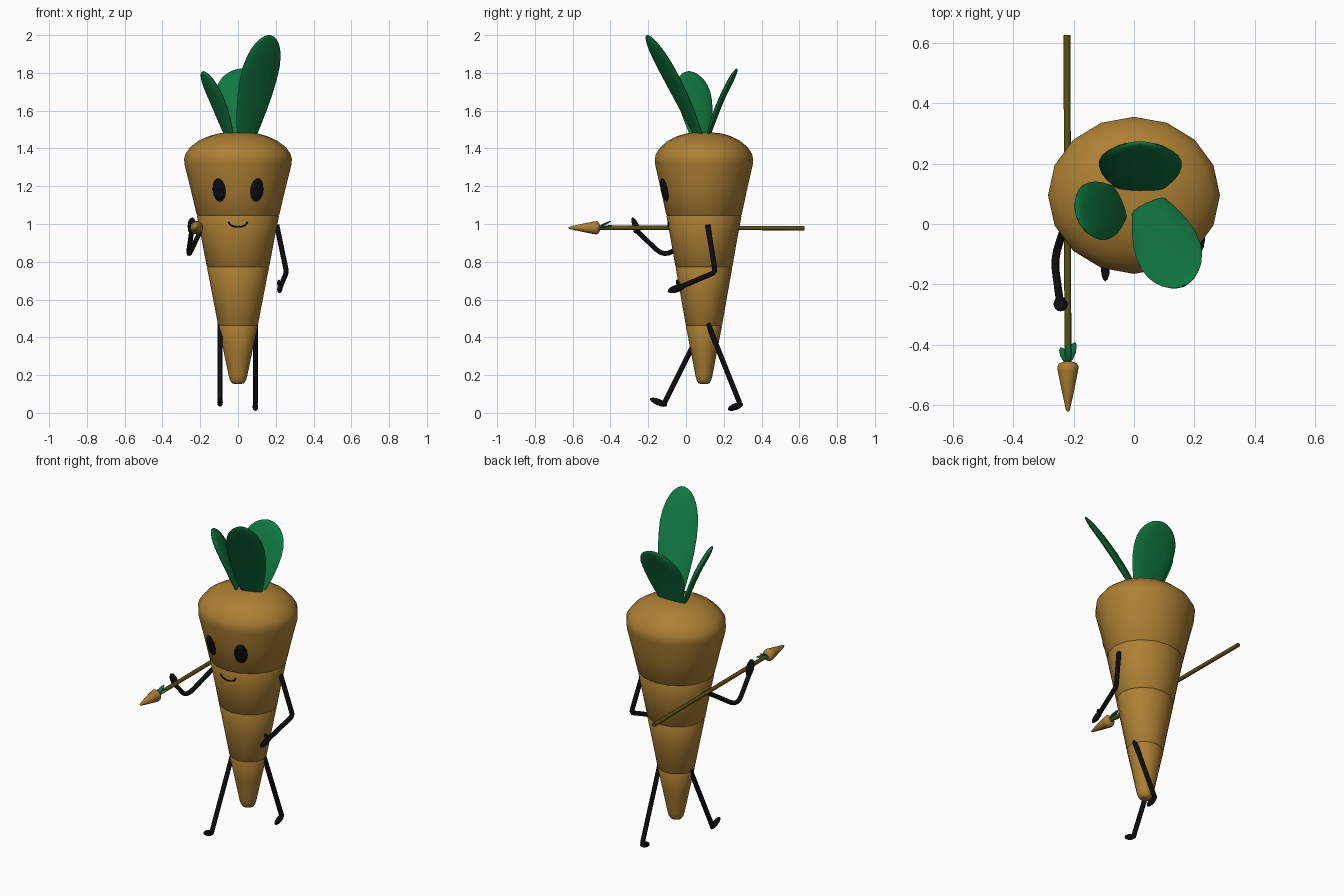
import bpy, bmesh, math
from mathutils import Vector, Matrix

if "Cube" in bpy.data.objects:
    bpy.data.objects.remove(bpy.data.objects["Cube"])


def material(name, rgb):
    m = bpy.data.materials.new(name)
    m.diffuse_color = (*rgb, 1)
    m.use_nodes = True
    m.node_tree.nodes["Principled BSDF"].inputs["Base Color"].default_value = m.diffuse_color
    return m


ORANGE = material("carrot orange", (0.42, 0.215, 0.034))
GREEN = material("leaf green", (0.005, 0.185, 0.053))
BLACK = material("limb black", (0.004, 0.004, 0.005))
BROWN = material("shaft brown", (0.115, 0.08, 0.006))
CY = 0.095       # body centre in y
SQUASH = 0.913   # body depth / width


def finish(ob, mat, angle=50):
    ob.data.materials.append(mat)
    bpy.ops.object.select_all(action='DESELECT')
    ob.select_set(True)
    bpy.context.view_layer.objects.active = ob
    bpy.ops.object.shade_smooth_by_angle(angle=math.radians(angle))
    return ob


def loft(name, rings, mat):
    """Skin a list of equal-length point rings and cap both ends."""
    bm = bmesh.new()
    rows = [[bm.verts.new(p) for p in r] for r in rings]
    n = len(rows[0])
    for a, b in zip(rows, rows[1:]):
        for i in range(n):
            j = (i + 1) % n
            bm.faces.new((a[i], a[j], b[j], b[i]))
    bm.faces.new(rows[0][::-1])
    bm.faces.new(rows[-1])
    bmesh.ops.recalc_face_normals(bm, faces=bm.faces)
    me = bpy.data.meshes.new(name)
    bm.to_mesh(me)
    bm.free()
    ob = bpy.data.objects.new(name, me)
    bpy.context.collection.objects.link(ob)
    return finish(ob, mat)


def ring(c, u, v, n):
    return [c + u * math.cos(2 * math.pi * i / n) + v * math.sin(2 * math.pi * i / n)
            for i in range(n)]


def tube(name, pts, r, mat, n=8, bend=0.0):
    """Round rod along a path, optionally with rounded corners."""
    pts = [Vector(p) for p in pts]
    path = [pts[0]]
    for a, b, c in zip(pts, pts[1:], pts[2:]):
        p = b + (a - b).normalized() * bend
        q = b + (c - b).normalized() * bend
        path += [p.lerp(b, t).lerp(b.lerp(q, t), t) for t in (0, .25, .5, .75, 1)] if bend else [b]
    path.append(pts[-1])
    rings = []
    side = (path[1] - path[0]).orthogonal()
    for i, p in enumerate(path):
        d = (path[min(i + 1, len(path) - 1)] - path[max(i - 1, 0)]).normalized()
        side = (side - d * side.dot(d)).normalized()
        rings.append(ring(p, side * r, d.cross(side) * r, n))
    return loft(name, rings, mat)


def blob(name, a, b, rx, rz, mat, seg=12):
    """Ellipsoid stretched from a to b."""
    a, b = Vector(a), Vector(b)
    d = b - a
    bpy.ops.mesh.primitive_uv_sphere_add(segments=seg, ring_count=8, radius=1)
    ob = bpy.context.object
    ob.name = name
    rot = d.to_track_quat('Y', 'Z').to_matrix().to_4x4()
    ob.data.transform(Matrix.Translation((a + b) / 2) @ rot
                      @ Matrix.Diagonal((rx, d.length / 2, rz, 1)))
    return finish(ob, mat, 80)


def leaf(name, base, tip, w0, w1, thick, bow):
    """Flat rounded leaf, wide side facing outward."""
    base, tip = Vector(base), Vector(tip)
    d = tip - base
    side = Vector((0, 0, 1)).cross(d).normalized()
    nor = side.cross(d).normalized()
    if nor.z < 0:
        nor = -nor
    rings = []
    for t in (0, .12, .25, .4, .55, .68, .78, .86, .92, .96, .985, 1):
        if t < .62:
            w = w0 + (w1 - w0) * math.sin(t / .62 * math.pi / 2)
        else:
            w = w1 * math.sqrt(max(1 - ((t - .62) / .38) ** 2, .006))
        c = base + d * t + nor * bow * math.sin(math.pi * t)
        rings.append(ring(c, side * w, nor * thick * min(1, w / w1 + .15), 12))
    return loft(name, rings, GREEN)


# Carrot body with shallow ring grooves
profile = [(.153, .018), (.157, .032), (.172, .042), (.2, .05), (.33, .077),
           (.458, .1045), (.463, .102), (.468, .106), (.62, .135),
           (.768, .164), (.773, .161), (.778, .166), (.91, .191),
           (1.04, .217), (1.045, .214), (1.05, .219), (1.19, .252),
           (1.318, .284), (1.345, .285), (1.37, .279), (1.405, .255),
           (1.44, .21), (1.465, .155), (1.48, .1), (1.484, .05)]
loft("carrot_body", [ring(Vector((0, CY, z)), Vector((r, 0, 0)), Vector((0, r * SQUASH, 0)), 16)
                     for z, r in profile], ORANGE)


def front_y(x, z):
    """Depth of the body's front surface."""
    for (z0, r0), (z1, r1) in zip(profile, profile[1:]):
        if z0 <= z <= z1:
            r = r0 + (r1 - r0) * (z - z0) / (z1 - z0)
            return CY - SQUASH * math.sqrt(r * r - x * x)


# Leaves on top
leaf("front_leaf", (.045, .07, 1.46), (.165, -.205, 2.0), .055, .108, .016, .012)
leaf("side_leaf", (-.045, .075, 1.46), (-.185, .015, 1.808), .055, .1, .016, .012)
leaf("back_leaf", (.02, .115, 1.46), (.022, .27, 1.822), .075, .138, .016, .012)

# Eyes
for s, label in ((-1, "right"), (1, "left")):
    x, z = s * .1, 1.18
    y = front_y(x, z)
    ob = blob(label + "_eye", (0, -.014, 0), (0, .014, 0), .037, .063, BLACK, 16)
    ob.rotation_euler = (math.radians(12), 0, s * math.radians(23))
    ob.location = (x, y - .001, z)

# Smile
smile = []
for i in range(11):
    a = math.pi * i / 10
    x, z = -.049 * math.cos(a), 1.011 - .027 * math.sin(a)
    smile.append((x, front_y(x, z) - .002, z))
tube("smile", smile, .004, BLACK, 6)

# Arms and hands
tube("right_arm", [(-.19, .11, .98), (-.265, -.115, .825), (-.245, -.262, .965)],
     .013, BLACK, bend=.06)
blob("right_hand", (-.243, -.245, .94), (-.243, -.285, 1.035), .024, .016, BLACK)
blob("right_thumb", (-.25, -.25, .955), (-.21, -.275, .965), .012, .012, BLACK)
tube("left_arm", [(.205, .115, .995), (.257, .155, .745), (.222, -.04, .662)],
     .0135, BLACK, bend=.02)
blob("left_hand", (.226, -.005, .672), (.217, -.097, .643), .014, .02, BLACK)
blob("left_thumb", (.222, -.03, .66), (.215, -.05, .705), .011, .011, BLACK)

# Legs and feet
tube("right_leg", [(-.095, .1, .48), (-.095, -.118, .045)], .0135, BLACK)
blob("right_foot", (-.095, -.1, .038), (-.095, -.19, .075), .015, .017, BLACK)
tube("left_leg", [(.092, .115, .475), (.092, .285, .05)], .0135, BLACK)
blob("left_foot", (.092, .302, .048), (.092, .222, .018), .015, .018, BLACK)

# Spear with a small carrot point
tube("spear_shaft", [(-.222, .627, .978), (-.219, -.46, .98)], .0115, BROWN, 8)
tip_profile = [(-.622, .003), (-.615, .007), (-.55, .021), (-.485, .034),
               (-.472, .035), (-.462, .029), (-.455, .012)]
loft("spear_point", [ring(Vector((-.219, y, .98)), Vector((r, 0, 0)), Vector((0, 0, r)), 12)
                     for y, r in tip_profile], ORANGE)
for i, (dx, dy, dz) in enumerate(((.024, .068, .012), (-.024, .05, .008), (.002, .062, .036))):
    blob(f"spear_leaf_{i + 1}", (-.219 + dx * .2, -.458, .98 + dz * .2),
         (-.219 + dx, -.458 + dy, .98 + dz), .012, .005, GREEN, 8)
